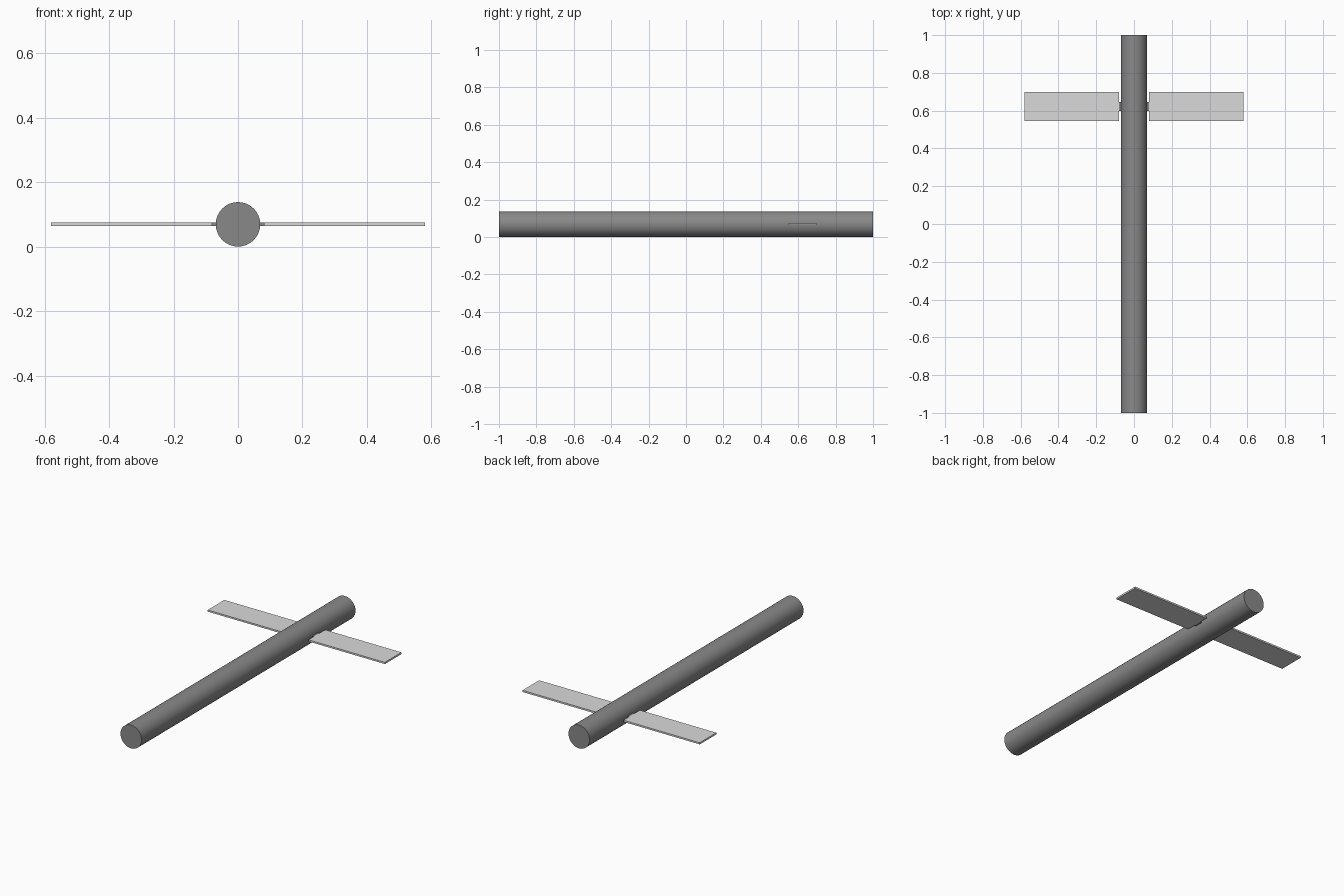
import bpy, math

if "Cube" in bpy.data.objects:
    bpy.data.objects.remove(bpy.data.objects["Cube"])


def material(name, value):
    m = bpy.data.materials.new(name)
    m.diffuse_color = (value, value, value, 1)
    m.use_nodes = True
    m.node_tree.nodes["Principled BSDF"].inputs["Base Color"].default_value = m.diffuse_color
    return m


dark = material("dark grey", 0.25)
light = material("light grey", 0.7)
R = 0.069   # tube radius, also its height above the ground


def box(name, x0, x1, y0, y1, thick, mat):
    bpy.ops.mesh.primitive_cube_add(size=1, location=((x0 + x1) / 2, (y0 + y1) / 2, R))
    o = bpy.context.object
    o.name = name
    o.scale = (abs(x1 - x0), y1 - y0, thick)
    bpy.ops.object.transform_apply(location=False, rotation=False, scale=True)
    o.data.materials.append(mat)


# Long round tube lying along y
bpy.ops.mesh.primitive_cylinder_add(vertices=32, radius=R, depth=2, location=(0, 0, R),
                                    rotation=(math.pi / 2, 0, 0))
tube = bpy.context.object
tube.name = "tube"
tube.data.materials.append(dark)
bpy.ops.object.shade_smooth_by_angle(angle=math.radians(30))

# Flat fins, each on a short narrow hinge tab
for side, s in (("left", -1), ("right", 1)):
    box(side + "_fin", s * 0.08, s * 0.58, 0.545, 0.70, 0.01, light)
    box(side + "_hinge_tab", s * 0.05, s * 0.08, 0.597, 0.645, 0.01, dark)
